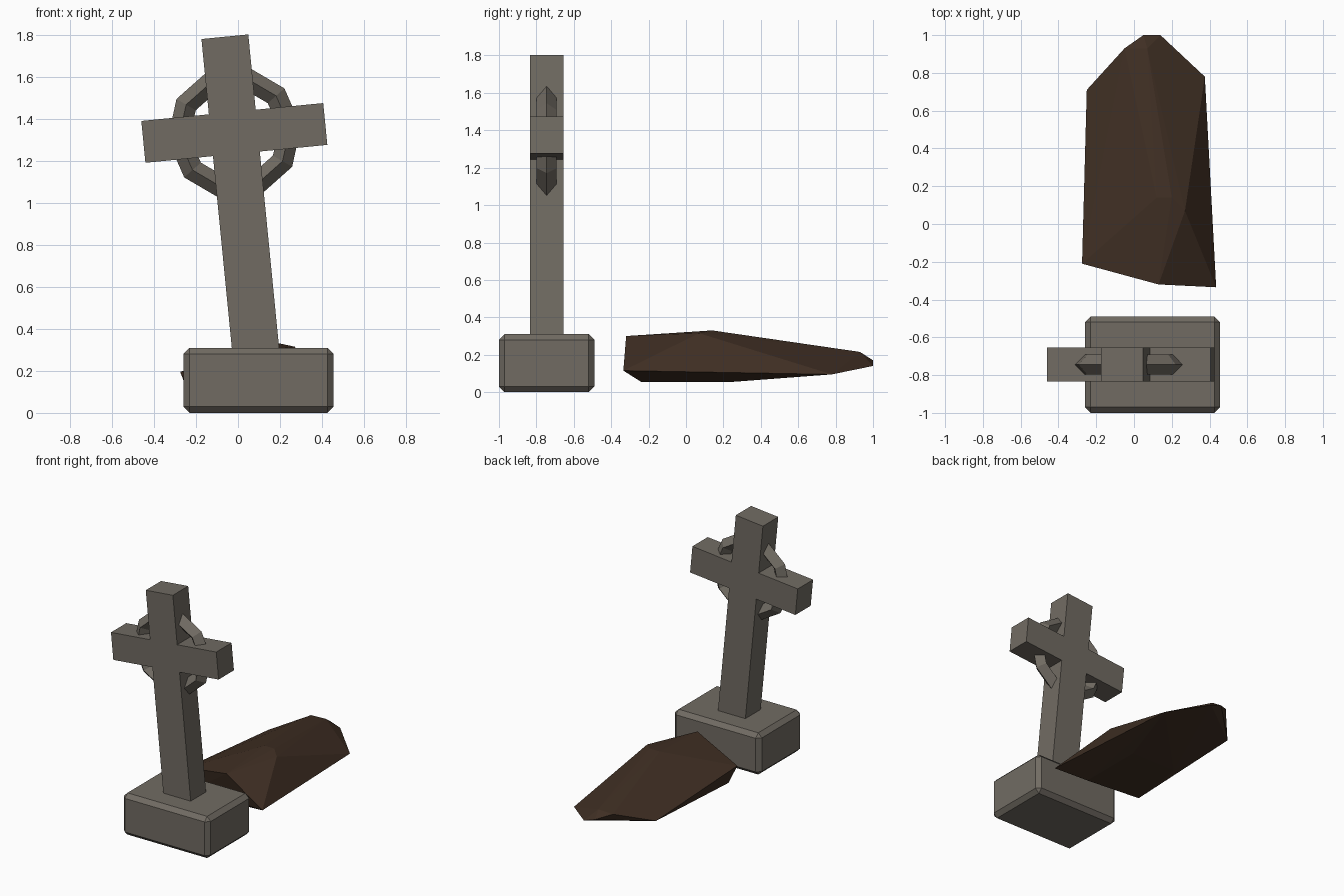
import bpy
import bmesh
from math import pi
from mathutils import Matrix, Vector

old = bpy.data.objects.get("Cube")
if old:
    bpy.data.objects.remove(old, do_unlink=True)


def make_material(name, rgb):
    mat = bpy.data.materials.new(name)
    mat.use_nodes = True
    color = (*rgb, 1)
    mat.diffuse_color = color
    bsdf = next(n for n in mat.node_tree.nodes if n.type == 'BSDF_PRINCIPLED')
    bsdf.inputs["Base Color"].default_value = color
    return mat


def add_object(name, bm, mat, matrix=Matrix()):
    bmesh.ops.recalc_face_normals(bm, faces=bm.faces)
    mesh = bpy.data.meshes.new(name)
    bm.to_mesh(mesh)
    bm.free()
    mesh.materials.append(mat)
    obj = bpy.data.objects.new(name, mesh)
    obj.matrix_world = matrix
    bpy.context.collection.objects.link(obj)
    return obj


stone = make_material("weathered stone", (0.165, 0.148, 0.124))
soil = make_material("dark soil", (0.05, 0.028, 0.017))

# Chamfered plinth
bm = bmesh.new()
bmesh.ops.create_cube(bm, size=1, matrix=Matrix.Diagonal((0.715, 0.51, 0.31, 1)))
bmesh.ops.bevel(bm, geom=bm.edges[:], offset=0.03, segments=1, affect='EDGES')
add_object("plinth", bm, stone, Matrix.Translation((0.0975, -0.745, 0.155)))

# Leaning cross: a mirrored half outline, extruded through its depth
lean = Matrix.Translation((-0.0175, -0.745, 1.3325)) @ Matrix.Rotation(-0.098, 4, 'Y')
half = [(0.112, 0.46), (0.112, 0.1), (0.435, 0.1),
        (0.435, -0.1), (0.112, -0.1), (0.112, -1.1)]
outline = half + [(-x, z) for x, z in reversed(half)]
depth = 0.18
bm = bmesh.new()
face = bm.faces.new([bm.verts.new((x, -depth / 2, z)) for x, z in outline])
extruded = bmesh.ops.extrude_face_region(bm, geom=[face])["geom"]
bmesh.ops.translate(bm, vec=(0, depth, 0),
                    verts=[v for v in extruded if isinstance(v, bmesh.types.BMVert)])
add_object("cross", bm, stone, lean)

# Ten-sided ring with a diamond section, around the crossing
bpy.ops.mesh.primitive_torus_add(major_segments=10, minor_segments=4,
                                 major_radius=0.266, minor_radius=0.053)
ring = bpy.context.object
ring.name = "cross_ring"
ring.data.materials.append(stone)
ring.matrix_world = lean @ Matrix.Rotation(pi / 2, 4, 'X')

# Faceted earth mound: hull of its crest, rim and underside
crest = [(0.12, 0.14, 0.33), (0.2, 0.14, 0.33), (0.27, 0.07, 0.315),
         (0.13, -0.32, 0.3), (-0.05, 0.93, 0.21), (0.07, 0.93, 0.215)]
rim = [(-0.275, -0.21, 0.195), (0.435, -0.335, 0.115), (0.375, 0.78, 0.095),
       (0.14, 1, 0.14), (0.05, 1, 0.17), (-0.25, 0.71, 0.13)]
underside = [(-0.21, -0.2, 0.055), (0.22, -0.24, 0.055),
             (0.22, 0.25, 0.055), (-0.15, 0.25, 0.055)]
bm = bmesh.new()
for point in crest + rim + underside:
    bm.verts.new(Vector(point))
bmesh.ops.convex_hull(bm, input=bm.verts[:])
add_object("earth_mound", bm, soil)
